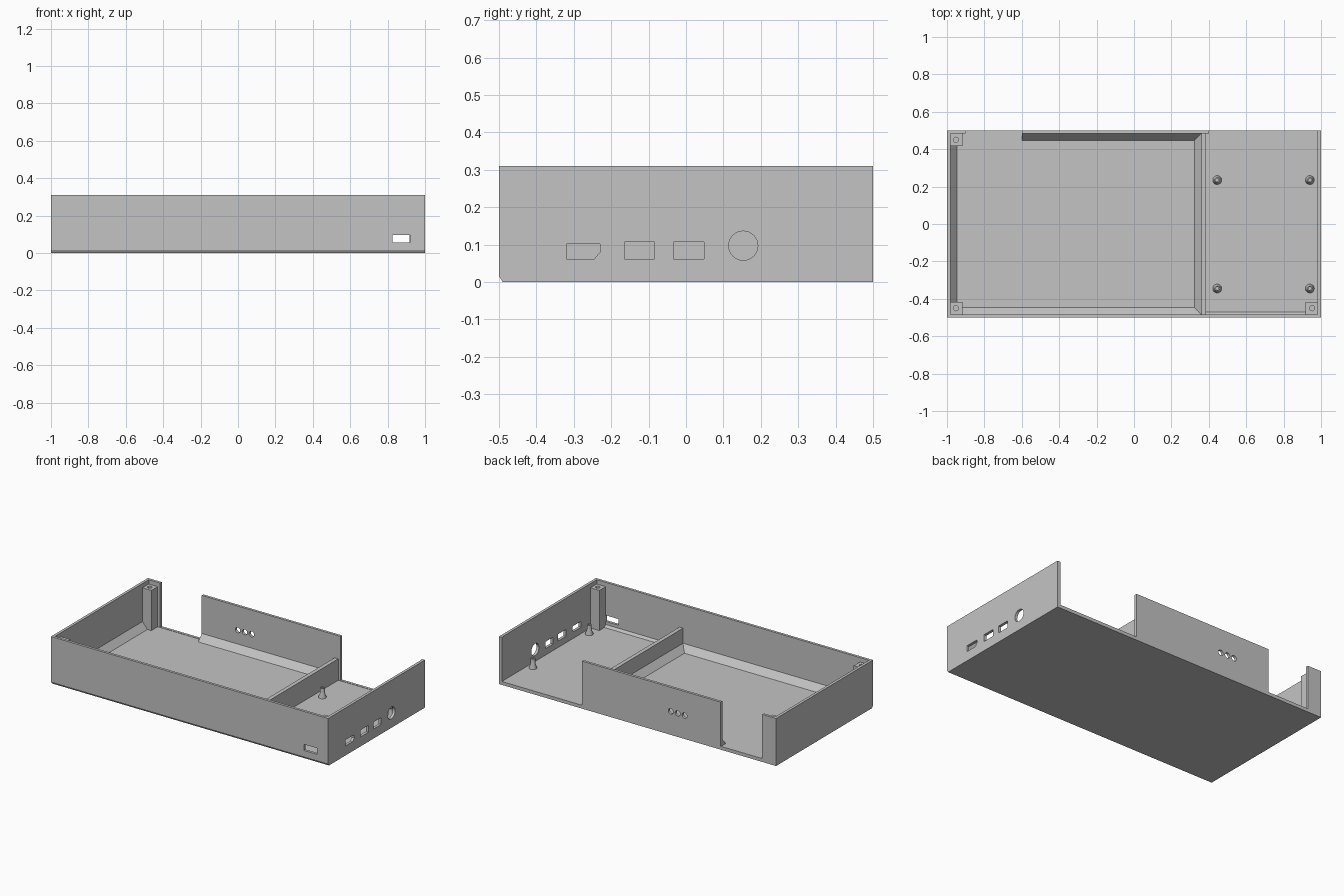
import bpy, bmesh, math
from mathutils import Matrix, Vector

if "Cube" in bpy.data.objects:
    bpy.data.objects.remove(bpy.data.objects["Cube"], do_unlink=True)

GREY = (0.55, 0.55, 0.55, 1)
mat = bpy.data.materials.new("plain grey plastic")
mat.use_nodes = True
mat.diffuse_color = GREY
mat.node_tree.nodes["Principled BSDF"].inputs["Base Color"].default_value = GREY

FLOOR, TOP = 0.02, 0.31
IN_X, IN_Y = 0.982, 0.483      # inner wall faces
DIVIDER = 0.36                 # left face of the divider


def finish(name, bm):
    bmesh.ops.recalc_face_normals(bm, faces=bm.faces)
    mesh = bpy.data.meshes.new(name)
    bm.to_mesh(mesh)
    bm.free()
    mesh.materials.append(mat)
    ob = bpy.data.objects.new(name, mesh)
    bpy.context.scene.collection.objects.link(ob)
    return ob


def prism(name, pts, axis, a, b):
    """Extrude a 2D outline along an axis; the outline uses the other two axes in order."""
    def place(p, t):
        v = list(p)
        v.insert(axis, t)
        return v
    bm = bmesh.new()
    face = bm.faces.new([bm.verts.new(place(p, a)) for p in pts])
    new = bmesh.ops.extrude_face_region(bm, geom=[face])["geom"]
    shift = Vector(place((0, 0), b - a))
    bmesh.ops.translate(bm, vec=shift, verts=[v for v in new if isinstance(v, bmesh.types.BMVert)])
    return finish(name, bm)


def box(name, x0, x1, y0, y1, z0, z1):
    return prism(name, [(x0, y0), (x1, y0), (x1, y1), (x0, y1)], 2, z0, z1)


def circle(u, v, r, n=32):
    return [(u + r * math.cos(i * math.tau / n), v + r * math.sin(i * math.tau / n)) for i in range(n)]


def cut(target, cutters):
    """Subtract the cutters, bake the result and remove them."""
    for c in cutters:
        m = target.modifiers.new("cut", "BOOLEAN")
        m.operation, m.solver, m.object = "DIFFERENCE", "EXACT", c
    dg = bpy.context.evaluated_depsgraph_get()
    mesh = bpy.data.meshes.new_from_object(target.evaluated_get(dg))
    target.modifiers.clear()
    target.data = mesh
    for c in cutters:
        bpy.data.objects.remove(c, do_unlink=True)


# Outer shell with a chamfered front bottom edge
shell = prism("case_shell", [(-0.49, 0), (0.5, 0), (0.5, TOP), (-0.5, TOP), (-0.5, 0.016)], 0, -1, 1)
cutters = [
    box("cavity", -IN_X, IN_X, -IN_Y, IN_Y, FLOOR, 1),
    box("back_gap_left", -0.9, -0.6, 0.4, 0.6, FLOOR + 0.002, 1),
    box("back_gap_right", 0.4, 0.978, 0.4, 0.6, FLOOR + 0.002, 1),
    box("front_slot", 0.825, 0.92, -0.6, -0.4, 0.055, 0.095),
    prism("angled_port", [(-0.32, 0.062), (-0.245, 0.062), (-0.23, 0.08), (-0.23, 0.101), (-0.32, 0.101)],
          0, 0.9, 1.1),
    prism("round_port", circle(0.153, 0.097, 0.039), 0, 0.9, 1.1),
]
for y in (-0.165, -0.033):
    cutters.append(box("square_port", 0.9, 1.1, y, y + 0.081, 0.062, 0.107))
for x in (-0.34, -0.29, -0.24):
    cutters.append(prism("light_hole", circle(x, 0.153, 0.018, 24), 1, 0.4, 0.6))
cut(shell, cutters)

# Divider between the two compartments
box("divider", DIVIDER, DIVIDER + 0.026, -IN_Y - 0.002, IN_Y + 0.002, FLOOR - 0.005, 0.16)


# Sloped strips along the floor edges of the large compartment
def slope(name, axis, wall, inward, a, b, w=0.036, h=0.042):
    pts = [(wall, FLOOR - 0.002), (wall + inward * w, FLOOR - 0.002),
           (wall + inward * w, FLOOR), (wall, FLOOR + h)]
    prism(name, pts, axis, a, b)


slope("front_slope", 0, -IN_Y, 1, -IN_X, DIVIDER)
slope("back_slope", 0, IN_Y, -1, -0.6, DIVIDER)
slope("left_slope", 1, -IN_X, 1, -IN_Y, IN_Y - 0.03)
slope("divider_slope", 1, DIVIDER, -1, -IN_Y, IN_Y)
slope("small_front_slope", 0, -IN_Y, 1, DIVIDER, IN_X, 0.013, 0.015)

# Corner screw posts
for name, sx, sy in (("back_left", -1, 1), ("front_left", -1, -1), ("front_right", 1, -1)):
    xs = sorted((sx * 0.918, sx * (IN_X + 0.002)))
    ys = sorted((sy * 0.418, sy * (IN_Y + 0.002)))
    post = box(name + "_post", *xs, *ys, FLOOR - 0.005, 0.282)
    cut(post, [prism("screw_hole", circle(sx * 0.952, sy * 0.45, 0.014, 20), 2, 0.16, 0.4)])

# Board standoffs with flared feet and hollow tops
PROFILE = [(0.024, FLOOR - 0.002), (0.024, FLOOR + 0.004), (0.014, 0.05), (0.014, 0.083),
           (0.008, 0.083), (0.008, 0.03), (0, 0.03)]
for x in (0.445, 0.94):
    for y in (-0.345, 0.235):
        bm = bmesh.new()
        vs = [bm.verts.new((r, 0, z)) for r, z in PROFILE]
        es = [bm.edges.new(pair) for pair in zip(vs, vs[1:])]
        bmesh.ops.spin(bm, geom=vs + es, cent=(0, 0, 0), axis=(0, 0, 1), angle=math.tau, steps=20)
        bmesh.ops.remove_doubles(bm, verts=bm.verts, dist=0.0001)
        bmesh.ops.transform(bm, matrix=Matrix.Translation((x, y, 0)), verts=bm.verts)
        ob = finish("standoff", bm)
        for o in bpy.context.selected_objects:
            o.select_set(False)
        ob.select_set(True)
        bpy.context.view_layer.objects.active = ob
        bpy.ops.object.shade_smooth_by_angle(angle=math.radians(30))
